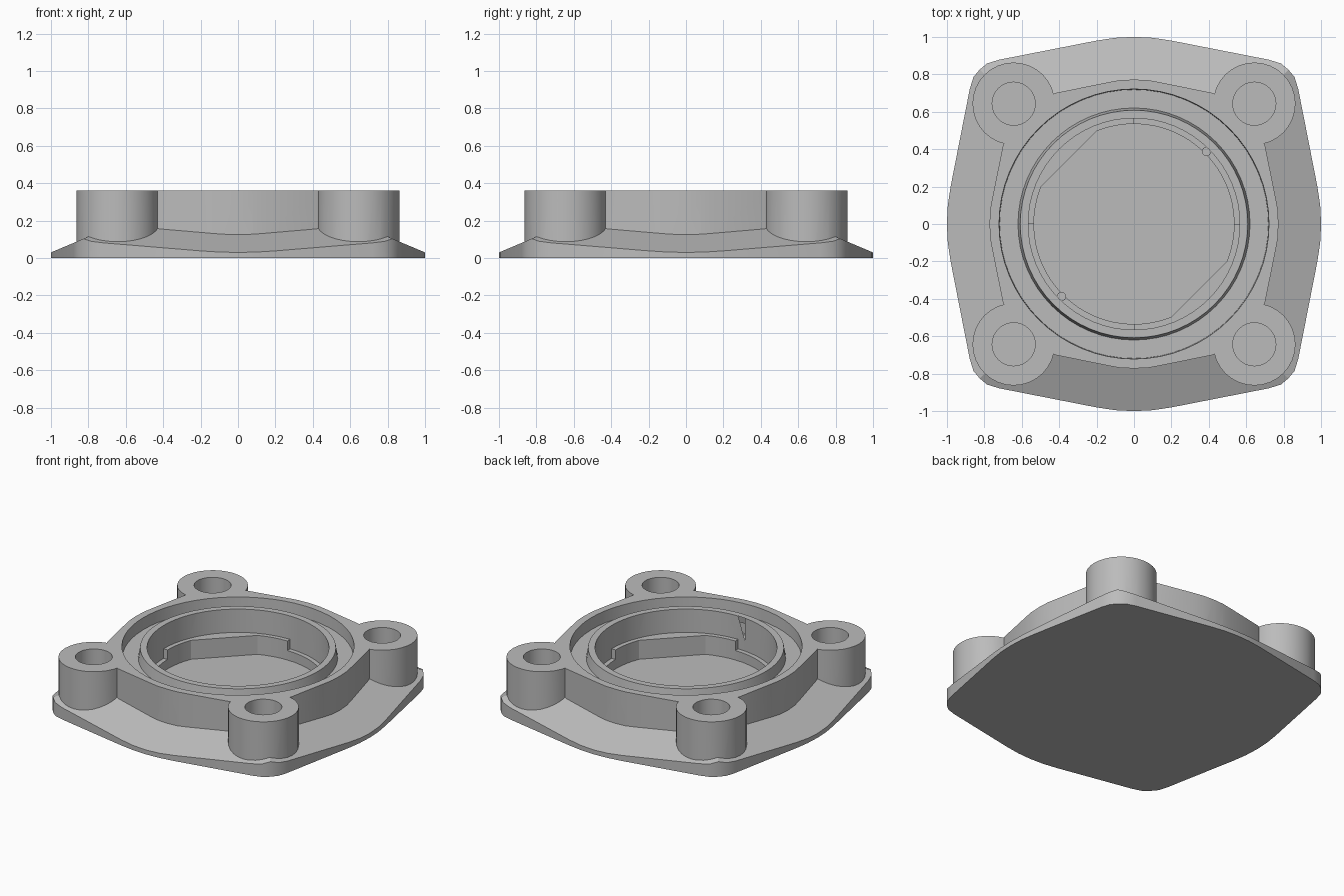
import bpy
import bmesh
from math import sin, cos, pi, radians

cube = bpy.data.objects.get("Cube")
if cube:
    bpy.data.objects.remove(cube, do_unlink=True)

grey = bpy.data.materials.new("plain_grey")
grey.use_nodes = True
COLOUR = (0.5, 0.5, 0.5, 1)
grey.diffuse_color = COLOUR
grey.node_tree.nodes["Principled BSDF"].inputs["Base Color"].default_value = COLOUR


def finish(name, bm):
    bmesh.ops.recalc_face_normals(bm, faces=bm.faces)
    mesh = bpy.data.meshes.new(name)
    bm.to_mesh(mesh)
    bm.free()
    mesh.materials.append(grey)
    obj = bpy.data.objects.new(name, mesh)
    bpy.context.collection.objects.link(obj)
    return obj


def prism(name, outline, z0, z1):
    bm = bmesh.new()
    base = bm.faces.new([bm.verts.new((x, y, z0)) for x, y in outline])
    up = bmesh.ops.extrude_face_region(bm, geom=[base])["geom"]
    verts = [v for v in up if isinstance(v, bmesh.types.BMVert)]
    bmesh.ops.translate(bm, verts=verts, vec=(0, 0, z1 - z0))
    return finish(name, bm)


def arc(radius, start, end, count, cx=0, cy=0):
    angles = [radians(start + (end - start) * i / count) for i in range(count + 1)]
    return [(cx + radius * cos(a), cy + radius * sin(a)) for a in angles]


def disc(radius, count, cx=0, cy=0):
    return arc(radius, 0, 360, count, cx, cy)[:-1]


def lathe(name, profile, count):
    bm = bmesh.new()
    loops = [[bm.verts.new((r * cos(2 * pi * i / count), r * sin(2 * pi * i / count), z))
              for r, z in profile] for i in range(count)]
    n = len(profile)
    for i in range(count):
        a, b = loops[i], loops[(i + 1) % count]
        for j in range(n):
            k = (j + 1) % n
            bm.faces.new((a[j], a[k], b[k], b[j]))
    return finish(name, bm)


def four_way(eighth):
    """Mirror points from mid-side to diagonal, then repeat for four sides."""
    quarter = eighth + [(y, x) for x, y in reversed(eighth[:-1])]
    points = []
    for _ in range(4):
        points += quarter[:-1]
        quarter = [(y, -x) for x, y in quarter]
    return points


def combine(target, tool, operation):
    mod = target.modifiers.new("combine", "BOOLEAN")
    mod.operation = operation
    mod.solver = "EXACT"
    mod.object = tool
    bpy.context.view_layer.objects.active = target
    bpy.ops.object.modifier_apply(modifier=mod.name)
    bpy.data.objects.remove(tool, do_unlink=True)


# Flange plate with four sloping sides meeting on the diagonals
def slope_height(x, y):
    return 0.03 + 0.42 * (1 - max(abs(x), abs(y)))


edge = four_way([(0, 1), (0.1, 0.995), (0.2, 0.98), (0.72, 0.878), (0.785, 0.858), (0.825, 0.825)])
bm = bmesh.new()
low = [bm.verts.new((x, y, 0)) for x, y in edge]
rim = [bm.verts.new((x, y, slope_height(x, y))) for x, y in edge]
inner = [bm.verts.new((x * 0.67, y * 0.67, slope_height(x * 0.67, y * 0.67))) for x, y in edge]
peak = bm.verts.new((0, 0, 0.2))
bm.faces.new(low)
for i in range(len(edge)):
    j = (i + 1) % len(edge)
    bm.faces.new((low[i], low[j], rim[j], rim[i]))
    bm.faces.new((rim[i], rim[j], inner[j], inner[i]))
    bm.faces.new((inner[i], inner[j], peak))
housing = finish("flange_housing", bm)

# Raised body and corner bosses
TOP = 0.36
body = four_way([(0, 0.772), (0.08, 0.768), (0.15, 0.755), (0.42, 0.7), (0.6, 0.6)])
combine(housing, prism("body", body, 0.02, TOP), "UNION")
corners = [(sx * 0.643, sy * 0.643) for sx in (-1, 1) for sy in (-1, 1)]
for x, y in corners:
    combine(housing, prism("boss", disc(0.22, 32, x, y), 0.02, TOP), "UNION")
for x, y in corners:
    combine(housing, prism("bolt_hole", disc(0.115, 32, x, y), 0.1, 0.5), "DIFFERENCE")

# Seal groove around a slightly lower tapered collar
groove = [(0.727, 0.5), (0.718, 0.28), (0.62, 0.28), (0.608, 0.35), (0.5, 0.35), (0.5, 0.5)]
combine(housing, lathe("seal_groove", groove, 64), "DIFFERENCE")

# Stepped bore: upper bore, two lowered quarter ledges, pocket with two flats
combine(housing, prism("bore", disc(0.565, 64), 0.19, 0.6), "DIFFERENCE")
for start in (0, 180):
    wedge = [(0, 0)] + arc(0.565, start, start + 90, 16)
    combine(housing, prism("lowered_ledge", wedge, 0.125, 0.55), "DIFFERENCE")
pocket = arc(0.535, -68, 112, 32)[:]
pocket = arc(0.535, -22, 112, 24) + arc(0.535, 158, 292, 24)
combine(housing, prism("pocket", pocket, 0.06, 0.57), "DIFFERENCE")

# Small stop pins on the lowered ledges
for side in (-1, 1):
    pin = disc(0.025, 16, side * 0.388, side * 0.388)
    combine(housing, prism("stop_pin", pin, 0.03, 0.2), "UNION")

# Smooth shading with crisp edges
bpy.ops.object.select_all(action="DESELECT")
housing.select_set(True)
bpy.context.view_layer.objects.active = housing
bpy.ops.object.shade_smooth_by_angle(angle=radians(25))
